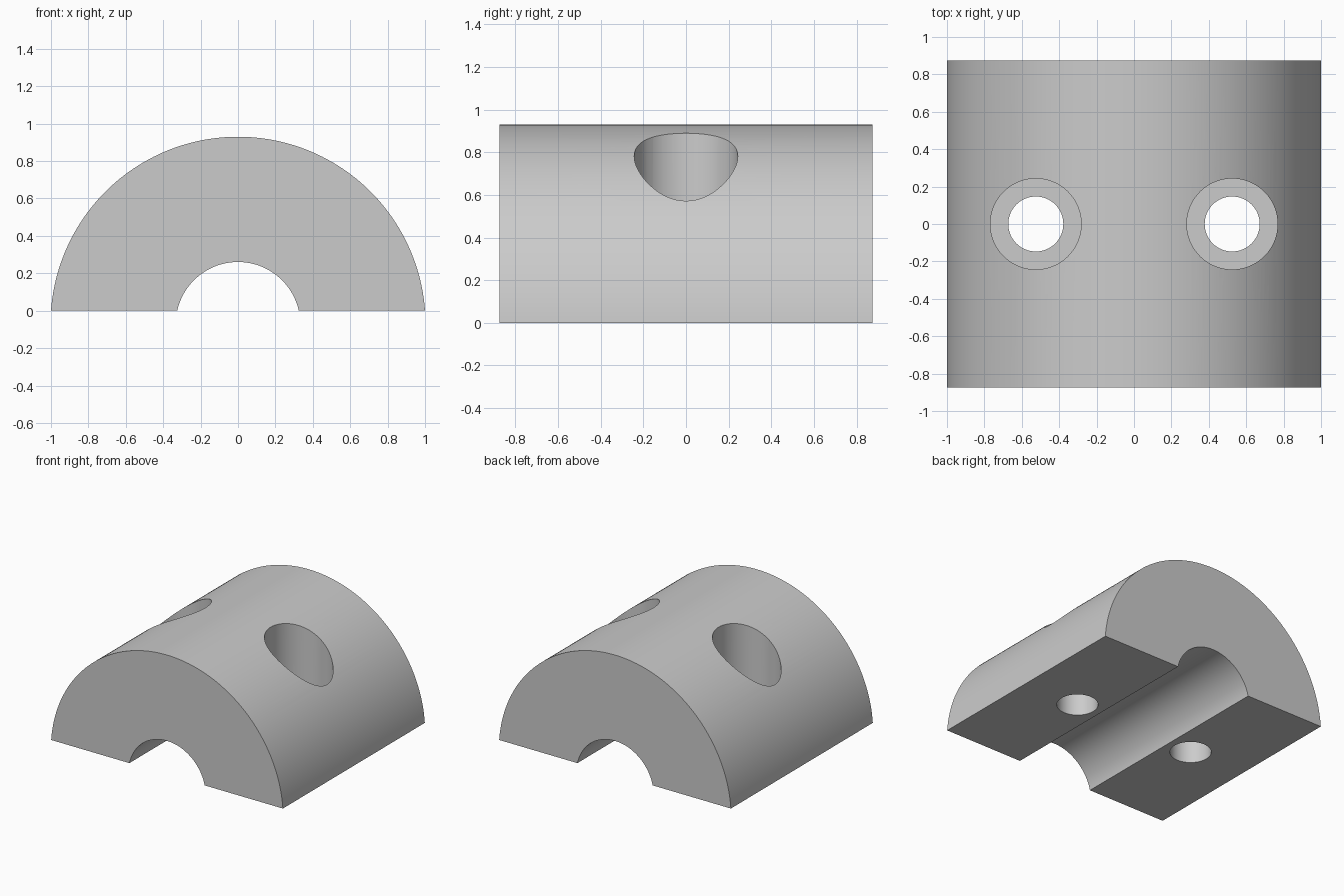
import bpy, bmesh
from math import asin, cos, pi, radians, sin

cube = bpy.data.objects.get("Cube")
if cube:
    bpy.data.objects.remove(cube, do_unlink=True)

AXIS_Z = -0.0726      # shared centre of both arcs, just below the base
OUTER, INNER = 1.0026, 0.333
HALF_LENGTH = 0.875
HOLE_X, HOLE_R, BORE_R, SEAT_Z = 0.525, 0.147, 0.243, 0.28

grey = bpy.data.materials.new("plain grey")
grey.use_nodes = True
colour = (0.6, 0.6, 0.6, 1)
grey.diffuse_color = colour
grey.node_tree.nodes["Principled BSDF"].inputs["Base Color"].default_value = colour


def arc(radius, steps):
    """Points of the arc above z = 0, from +x to -x."""
    start = asin(-AXIS_Z / radius)
    angles = [start + (pi - 2 * start) * i / steps for i in range(steps + 1)]
    return [(radius * cos(a), AXIS_Z + radius * sin(a)) for a in angles]


def add_object(name, bm):
    bmesh.ops.recalc_face_normals(bm, faces=bm.faces)
    mesh = bpy.data.meshes.new(name)
    bm.to_mesh(mesh)
    bm.free()
    mesh.materials.append(grey)
    obj = bpy.data.objects.new(name, mesh)
    bpy.context.collection.objects.link(obj)
    return obj


# Clamp half: arched section extruded along y
bm = bmesh.new()
section = arc(OUTER, 96) + arc(INNER, 64)[::-1]
face = bm.faces.new([bm.verts.new((x, -HALF_LENGTH, z)) for x, z in section])
extruded = bmesh.ops.extrude_face_region(bm, geom=[face], use_keep_orig=True)
verts = [g for g in extruded["geom"] if isinstance(g, bmesh.types.BMVert)]
bmesh.ops.translate(bm, verts=verts, vec=(0, 2 * HALF_LENGTH, 0))
clamp = add_object("clamp_half", bm)


# Counterbored bolt holes: each cutter is a stepped round profile
def bolt_cutter(name, x):
    bm = bmesh.new()
    profile = [(0, -0.2), (HOLE_R, -0.2), (HOLE_R, SEAT_Z),
               (BORE_R, SEAT_Z), (BORE_R, 1.2), (0, 1.2)]
    verts = [bm.verts.new((r, 0, z)) for r, z in profile]
    edges = [bm.edges.new(pair) for pair in zip(verts, verts[1:])]
    bmesh.ops.spin(bm, geom=verts + edges, cent=(0, 0, 0), axis=(0, 0, 1),
                   angle=2 * pi, steps=64, use_merge=True)
    bmesh.ops.remove_doubles(bm, verts=bm.verts, dist=0.0001)
    bmesh.ops.translate(bm, verts=bm.verts, vec=(x, 0, 0))
    cutter = add_object(name, bm)
    cutter.hide_render = True
    return cutter


bpy.ops.object.select_all(action="DESELECT")
clamp.select_set(True)
bpy.context.view_layer.objects.active = clamp
for side, x in (("left", HOLE_X), ("right", -HOLE_X)):
    cutter = bolt_cutter(side + "_hole_cutter", x)
    cut = clamp.modifiers.new(side + "_hole", "BOOLEAN")
    cut.operation, cut.solver, cut.object = "DIFFERENCE", "EXACT", cutter
    bpy.ops.object.modifier_apply(modifier=cut.name)
    bpy.data.objects.remove(cutter, do_unlink=True)

bpy.ops.object.shade_smooth_by_angle(angle=radians(30))
